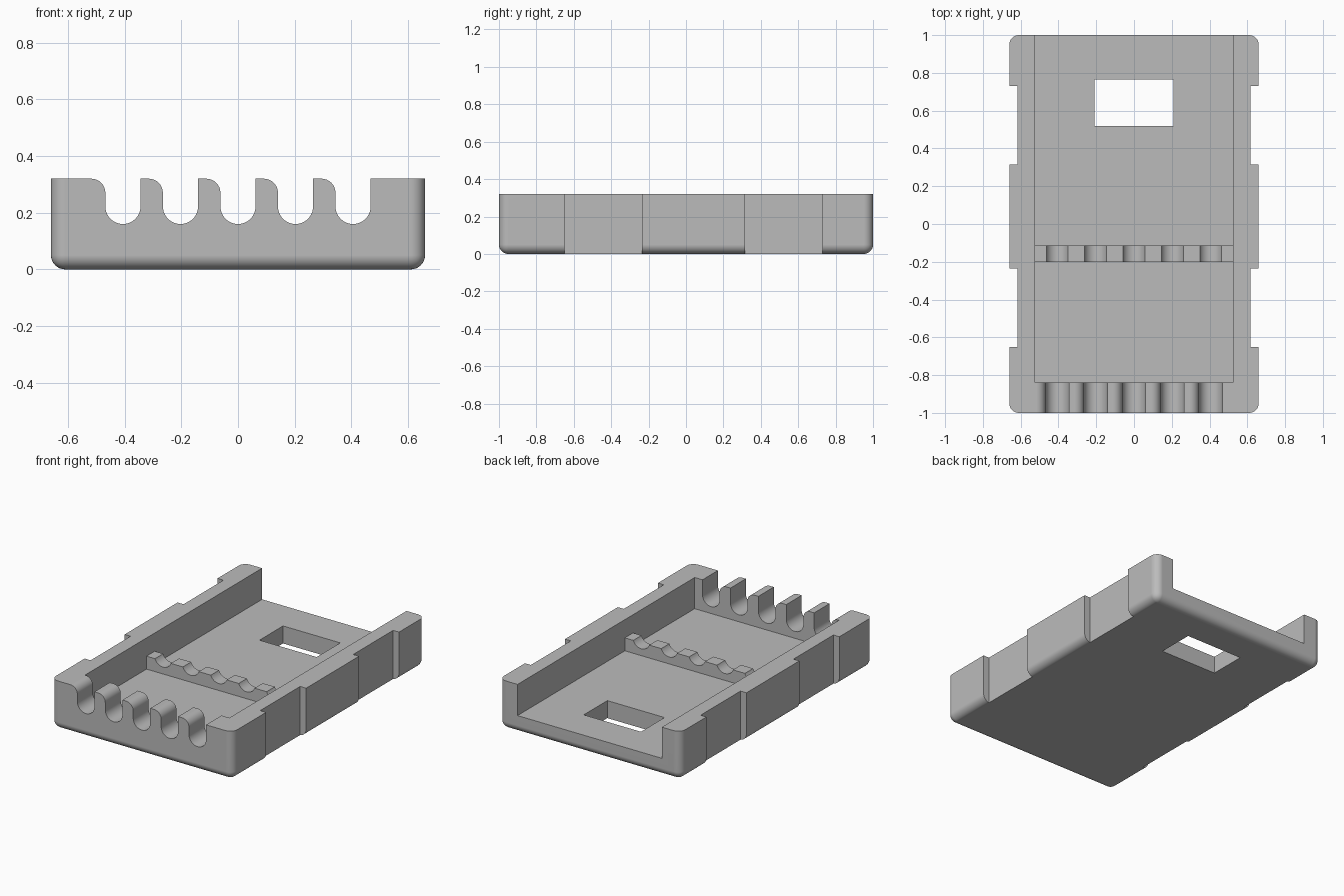
import bpy, bmesh, math
from mathutils import Matrix, Vector

if "Cube" in bpy.data.objects:
    bpy.data.objects.remove(bpy.data.objects["Cube"], do_unlink=True)

HALF_W, HEIGHT, FLOOR, ROUND = 0.66, 0.32, 0.115, 0.05
INNER_W, FRONT_WALL = 0.525, -0.84
SLOT_R, SLOT_PITCH, SLOT_BASE = 0.062, 0.203, 0.16

gray = bpy.data.materials.new("plain gray")
gray.use_nodes = True
color = (0.5, 0.5, 0.5, 1)
gray.diffuse_color = color
gray.node_tree.nodes["Principled BSDF"].inputs["Base Color"].default_value = color


def add_object(name, bm):
    bmesh.ops.recalc_face_normals(bm, faces=bm.faces)
    mesh = bpy.data.meshes.new(name)
    bm.to_mesh(mesh)
    bm.free()
    mesh.materials.append(gray)
    obj = bpy.data.objects.new(name, mesh)
    bpy.context.collection.objects.link(obj)
    return obj


def box_mesh(x0, x1, y0, y1, z0, z1):
    bm = bmesh.new()
    size = Vector((x1 - x0, y1 - y0, z1 - z0))
    centre = Vector((x0 + x1, y0 + y1, z0 + z1)) / 2
    bmesh.ops.create_cube(bm, size=1, matrix=Matrix.Translation(centre) @ Matrix.Diagonal(size).to_4x4())
    return bm


def box(name, *bounds):
    return add_object(name, box_mesh(*bounds))


def arc(cx, cz, r, start, end, steps):
    angles = [math.radians(start + (end - start) * i / steps) for i in range(steps + 1)]
    return [(cx + r * math.cos(a), cz + r * math.sin(a)) for a in angles]


def slot_cutter(cx):
    # U-shaped slot, rounded over at the top of one side only
    lip = cx - SLOT_R - ROUND
    outline = [(cx + SLOT_R, 0.5)]
    outline += arc(cx, SLOT_BASE + SLOT_R, SLOT_R, 0, -180, 20)
    outline += arc(lip, HEIGHT - ROUND, ROUND, 0, 90, 8)
    outline += [(lip, 0.5)]
    bm = bmesh.new()
    face = bm.faces.new([bm.verts.new((x, -1.1, z)) for x, z in outline])
    solid = bmesh.ops.extrude_face_region(bm, geom=[face])
    verts = [v for v in solid["geom"] if isinstance(v, bmesh.types.BMVert)]
    bmesh.ops.translate(bm, verts=verts, vec=(0, 1.05, 0))
    return add_object("slot_cutter", bm)


def cut(target, cutters):
    bpy.context.view_layer.objects.active = target
    for cutter in cutters:
        mod = target.modifiers.new("cut", "BOOLEAN")
        mod.operation, mod.solver, mod.object = "DIFFERENCE", "EXACT", cutter
        bpy.ops.object.modifier_apply(modifier=mod.name)


# Tray block with rounded upright corners and bottom edges
bm = box_mesh(-HALF_W, HALF_W, -1, 1, 0, HEIGHT)
edges = [e for e in bm.edges if min(v.co.z for v in e.verts) < 0.01]
bmesh.ops.bevel(bm, geom=edges, offset=ROUND, segments=8, profile=0.5, affect="EDGES")
tray = add_object("tray", bm)

# Raised cable rib across the floor
rib = box("cable_rib", -INNER_W - 0.01, INNER_W + 0.01, -0.2, -0.115, FLOOR - 0.02, 0.2)

# Cavity open at the back, floor window and side recesses
openings = [
    box("cavity_cutter", -INNER_W, INNER_W, FRONT_WALL, 1.2, FLOOR, 0.6),
    box("window_cutter", -0.208, 0.208, 0.52, 0.765, -0.2, 0.6),
]
for side in (-1, 1):
    xs = sorted((side * 0.617, side * 0.8))
    for y0, y1 in ((-0.65, -0.235), (0.315, 0.73)):
        openings.append(box("recess_cutter", *xs, y0, y1, -0.2, 0.6))

# Five cable slots shared by the front wall and the rib
slots = [slot_cutter(i * SLOT_PITCH) for i in range(-2, 3)]
cut(tray, openings + slots)
cut(rib, slots)
for cutter in openings + slots:
    bpy.data.objects.remove(cutter, do_unlink=True)

# Smooth curved surfaces, crisp edges
for obj in (tray, rib):
    bpy.ops.object.select_all(action="DESELECT")
    obj.select_set(True)
    bpy.context.view_layer.objects.active = obj
    bpy.ops.object.shade_smooth_by_angle(angle=math.radians(30))
    weighted = obj.modifiers.new("weighted normals", "WEIGHTED_NORMAL")
    weighted.keep_sharp = True
